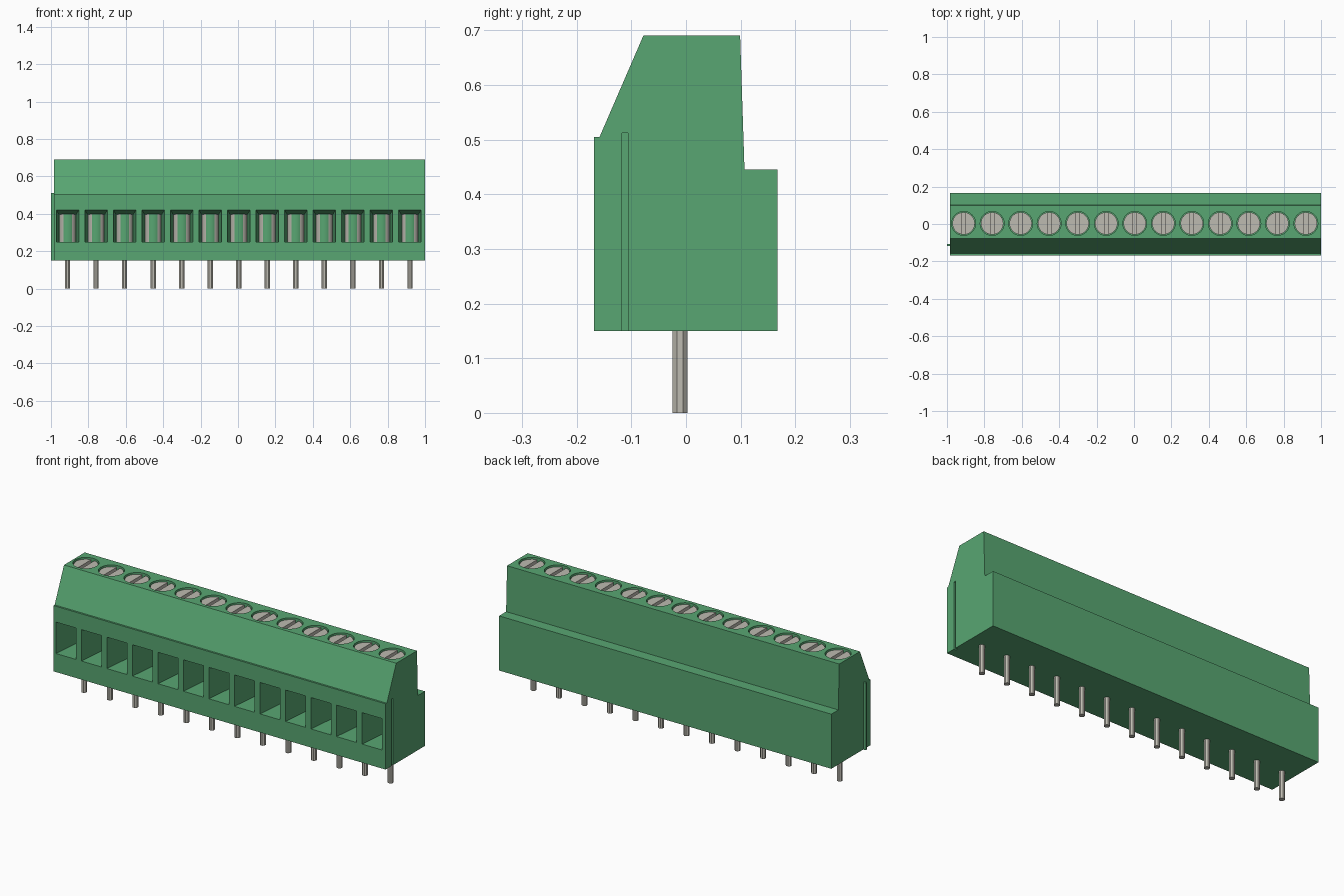
import bpy, bmesh, math
from mathutils import Vector

cube = bpy.data.objects.get("Cube")
if cube:
    bpy.data.objects.remove(cube, do_unlink=True)


def material(name, rgb):
    m = bpy.data.materials.new(name)
    m.use_nodes = True
    m.diffuse_color = (*rgb, 1)
    m.node_tree.nodes["Principled BSDF"].inputs["Base Color"].default_value = (*rgb, 1)
    return m


GREEN = material("green plastic", (0.098, 0.381, 0.168))
METAL = material("grey metal", (0.515, 0.497, 0.440))

POLES = 13
PITCH = 0.1525
X0, X1 = -0.985, 1.0                     # ends of the housing
POLE_X = [-0.911 + i * PITCH for i in range(POLES)]


def loft(bm, a, b):
    """Closed solid between two matching point loops."""
    va = [bm.verts.new(p) for p in a]
    vb = [bm.verts.new(p) for p in b]
    n = len(a)
    bm.faces.new(va[::-1])
    bm.faces.new(vb)
    for i in range(n):
        bm.faces.new((va[i], va[(i + 1) % n], vb[(i + 1) % n], vb[i]))


def prism_z(bm, outline, z0, z1):
    loft(bm, [(x, y, z0) for x, y in outline], [(x, y, z1) for x, y in outline])


def box(bm, x0, x1, y0, y1, z0, z1):
    prism_z(bm, [(x0, y0), (x1, y0), (x1, y1), (x0, y1)], z0, z1)


def circle(cx, cy, r, n, turn=0.0):
    return [(cx + r * math.cos(turn + math.tau * i / n),
             cy + r * math.sin(turn + math.tau * i / n)) for i in range(n)]


def finish(name, bm, *mats):
    bmesh.ops.recalc_face_normals(bm, faces=bm.faces[:])
    me = bpy.data.meshes.new(name)
    bm.to_mesh(me)
    bm.free()
    ob = bpy.data.objects.new(name, me)
    bpy.context.collection.objects.link(ob)
    for m in mats:
        me.materials.append(m)
    return ob


def smooth(ob):
    bpy.ops.object.select_all(action="DESELECT")
    ob.select_set(True)
    bpy.context.view_layer.objects.active = ob
    bpy.ops.object.shade_smooth_by_angle(angle=math.radians(35))


# Housing: side profile (y, z) extruded along x
profile = [(-0.168, 0.15), (0.167, 0.15), (0.167, 0.445), (0.107, 0.445),
           (0.099, 0.69), (-0.078, 0.69), (-0.158, 0.505), (-0.168, 0.505)]
bm = bmesh.new()
loft(bm, [(X0, y, z) for y, z in profile], [(X1, y, z) for y, z in profile])
housing = finish("housing", bm, GREEN)

# Cutters: tapered wire openings, screw wells and the end groove
bm = bmesh.new()
for x in POLE_X:
    rings = []
    for y, half, top in ((-0.170, 0.060, 0.420), (-0.015, 0.045, 0.395)):
        rings.append([(x - half, y, 0.25), (x + half, y, 0.25),
                      (x + half, y, top), (x - half, y, top)])
    loft(bm, *rings)
    prism_z(bm, circle(x, 0.003, 0.064, 32), 0.63, 0.75)
box(bm, X1 - 0.014, X1 + 0.05, -0.117, -0.106, 0.10, 0.512)
cutter = finish("opening_cutter", bm, GREEN)
cutter.hide_render = True

mod = housing.modifiers.new("openings", "BOOLEAN")
mod.operation = "DIFFERENCE"
mod.solver = "EXACT"
mod.object = cutter
bpy.context.view_layer.objects.active = housing
bpy.ops.object.modifier_apply(modifier=mod.name)
bpy.data.objects.remove(cutter, do_unlink=True)
smooth(housing)

# Joining rib on the opposite end
bm = bmesh.new()
box(bm, -1.0, X0 + 0.002, -0.117, -0.106, 0.15, 0.512)
finish("end_rib", bm, GREEN)

# Slotted screw heads: a base disc and two raised half discs
bm = bmesh.new()
R, SLOT = 0.060, 0.010
for x in POLE_X:
    prism_z(bm, circle(x, 0.003, R, 32), 0.625, 0.665)
    a = math.acos(SLOT / R)
    for side in (-1, 1):
        half = [(x + side * R * math.cos(t), 0.003 + R * math.sin(t))
                for t in (-a + 2 * a * i / 14 for i in range(15))]
        prism_z(bm, half, 0.665, 0.682)
smooth(finish("screw_heads", bm, METAL))

# Clamp sleeves behind the openings: green fronts, metal flanks
bm = bmesh.new()
for x in POLE_X:
    prism_z(bm, circle(x, 0.0, 0.046, 24), 0.245, 0.41)
sleeves = finish("clamp_sleeves", bm, GREEN, METAL)
for p in sleeves.data.polygons:
    p.material_index = 1 if abs(p.normal.x) > 0.55 else 0
smooth(sleeves)

# Solder pins
bm = bmesh.new()
for x in POLE_X:
    prism_z(bm, circle(x, -0.011, 0.0150, 8, math.pi / 8), 0.0, 0.17)
finish("solder_pins", bm, METAL)
